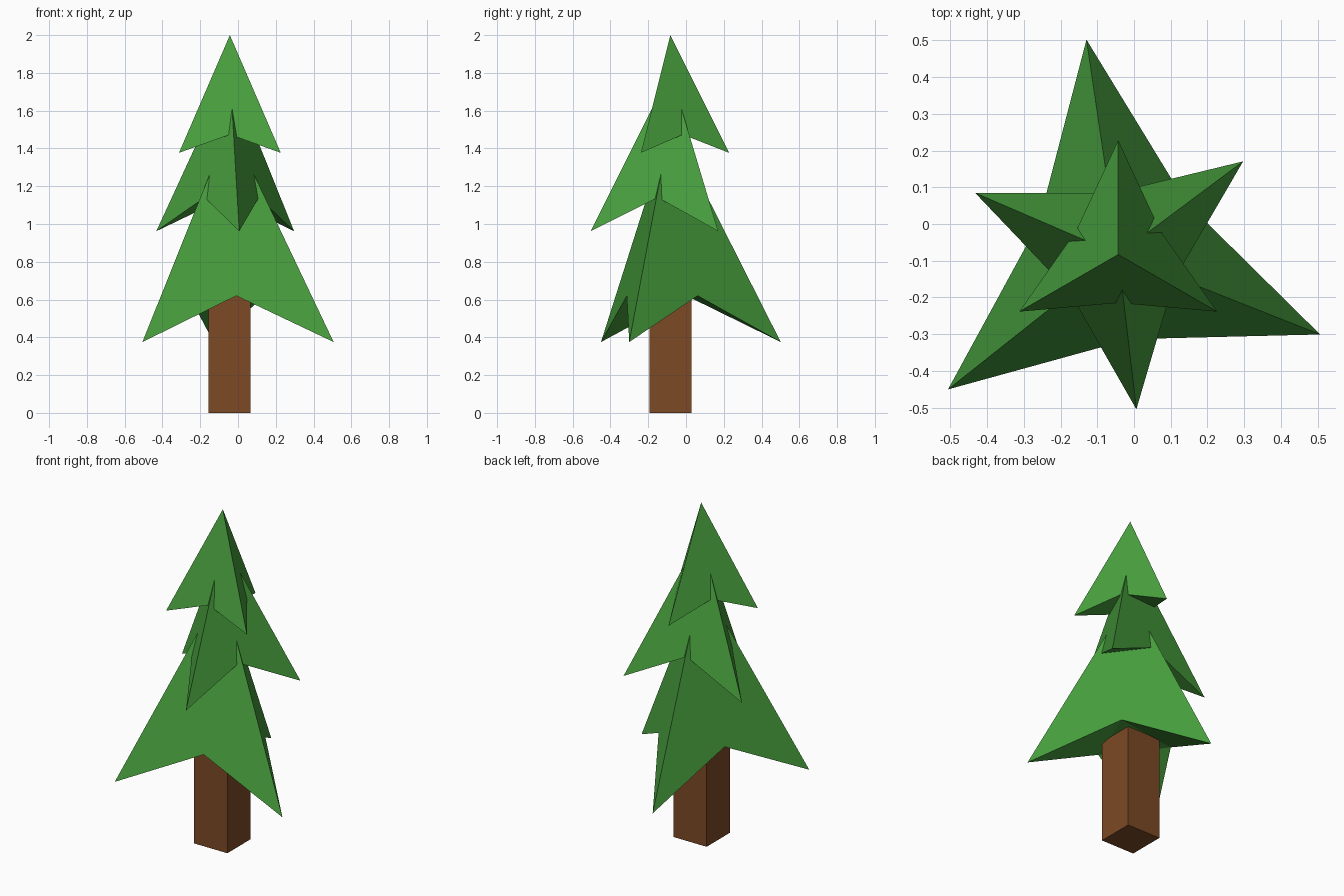
import bpy, bmesh
from math import cos, sin, radians

if "Cube" in bpy.data.objects:
    bpy.data.objects.remove(bpy.data.objects["Cube"])

CX, CY = -0.043, -0.083   # trunk axis


def material(name, rgb):
    m = bpy.data.materials.new(name)
    m.diffuse_color = (*rgb, 1)
    m.use_nodes = True
    m.node_tree.nodes["Principled BSDF"].inputs["Base Color"].default_value = m.diffuse_color
    return m


def finish(name, bm, mat):
    bmesh.ops.recalc_face_normals(bm, faces=bm.faces)
    me = bpy.data.meshes.new(name)
    bm.to_mesh(me)
    bm.free()
    me.materials.append(mat)
    ob = bpy.data.objects.new(name, me)
    bpy.context.collection.objects.link(ob)


def tier(name, apex_z, tip_z, notch_z, radius, turn, mat):
    """Three-sided pyramid with drooping tips and a notch in each lower edge."""
    bm = bmesh.new()

    def point(r, deg, z):
        a = radians(deg)
        return bm.verts.new((CX + r * cos(a), CY + r * sin(a), z))

    # the notches stay in the plane of the flat side faces
    notch_r = radius / 2 * (apex_z - notch_z) / (apex_z - tip_z)
    apex = bm.verts.new((CX, CY, apex_z))
    tips = [point(radius, turn + 120 * k, tip_z) for k in range(3)]
    notches = [point(notch_r, turn + 60 + 120 * k, notch_z) for k in range(3)]
    for k in range(3):
        bm.faces.new((apex, tips[k], notches[k]))
        bm.faces.new((apex, notches[k], tips[(k + 1) % 3]))
        bm.faces.new((tips[k], notches[k - 1], notches[k]))   # underside of tip
    bm.faces.new(notches[::-1])                               # flat underside
    bmesh.ops.dissolve_limit(bm, angle_limit=radians(0.5),
                             verts=bm.verts, edges=bm.edges)
    finish(name, bm, mat)


green = material("needles", (0.065, 0.35, 0.048))
brown = material("bark", (0.2, 0.068, 0.018))

# Foliage tiers
tier("lower_branches", 1.53, 0.375, 0.62, 0.591, 98.4, green)
tier("middle_branches", 1.807, 0.962, 1.14, 0.424, 36.7, green)
tier("upper_branches", 2.0, 1.377, 1.473, 0.311, 90, green)

# Square trunk
bm = bmesh.new()
bmesh.ops.create_cube(bm, size=1)
for v in bm.verts:
    v.co = (CX - 0.003 + v.co.x * 0.222, CY + v.co.y * 0.222, (v.co.z + 0.5) * 0.62)
finish("trunk", bm, brown)
